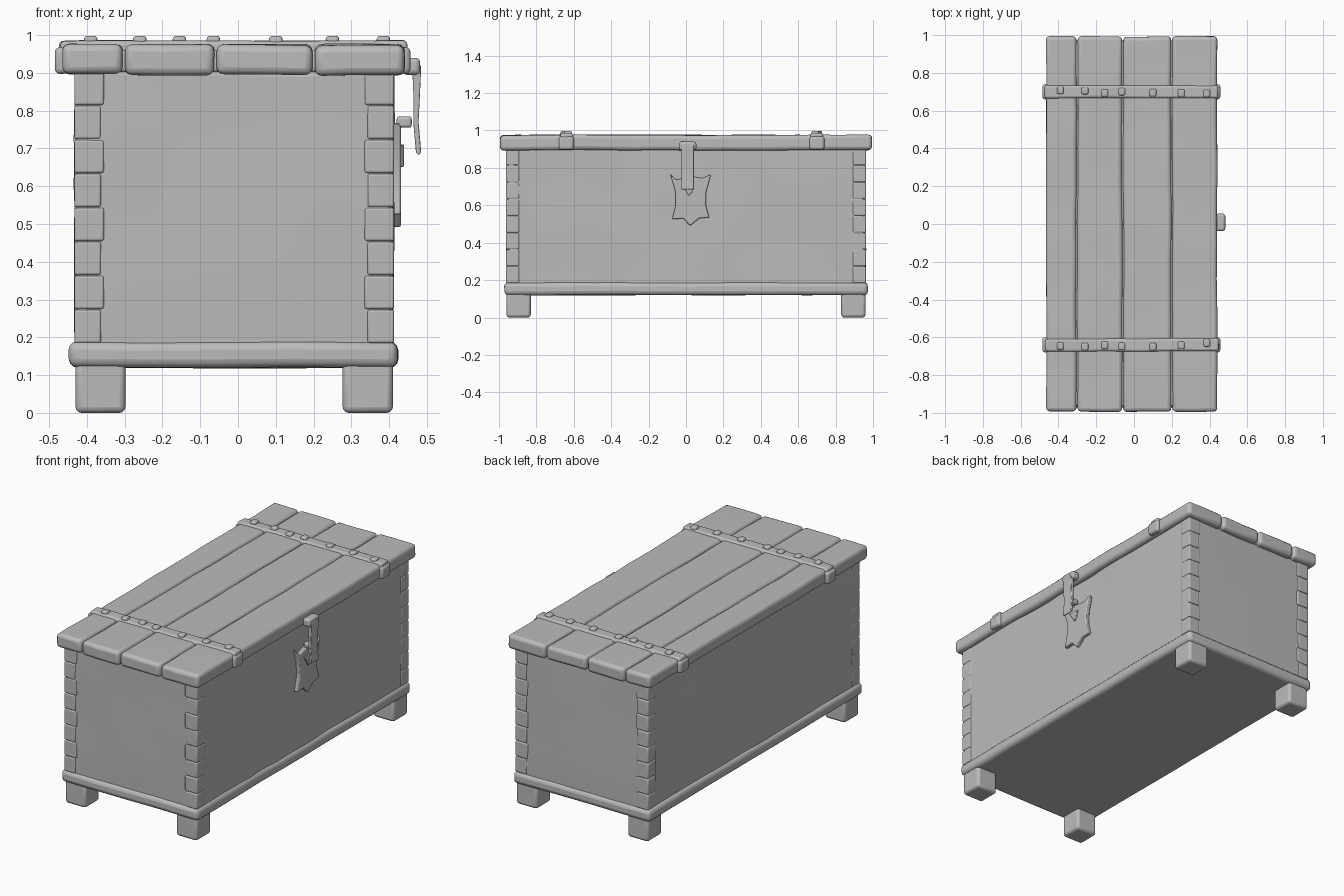
import bpy, bmesh, math, random
from mathutils import Vector, noise

random.seed(4)
if "Cube" in bpy.data.objects:
    bpy.data.objects.remove(bpy.data.objects["Cube"], do_unlink=True)

GREY = (0.5, 0.5, 0.5, 1)
grey = bpy.data.materials.new("plain grey")
grey.use_nodes = True
grey.diffuse_color = GREY
grey.node_tree.nodes["Principled BSDF"].inputs["Base Color"].default_value = GREY


def finish(name, bm, bevel=0, segments=3):
    """Turn a bmesh into a smooth-shaded object with worn, rounded edges."""
    bmesh.ops.recalc_face_normals(bm, faces=bm.faces)
    mesh = bpy.data.meshes.new(name)
    bm.to_mesh(mesh)
    bm.free()
    ob = bpy.data.objects.new(name, mesh)
    bpy.context.collection.objects.link(ob)
    mesh.materials.append(grey)
    if bevel:
        mod = ob.modifiers.new("rounded edges", "BEVEL")
        mod.width, mod.segments = bevel, segments
        mod.limit_method, mod.angle_limit = "ANGLE", math.radians(40)
    bpy.ops.object.select_all(action="DESELECT")
    ob.select_set(True)
    bpy.context.view_layer.objects.active = ob
    bpy.ops.object.shade_smooth_by_angle(angle=math.radians(40))
    return ob


def box(name, x, y, z, bevel=0.01, wear=0.0, step=0.12):
    """Box from min/max ranges, with optional hand-worn unevenness."""
    bm = bmesh.new()
    bmesh.ops.create_cube(bm, size=1)
    lo = Vector((x[0], y[0], z[0]))
    size = Vector((x[1], y[1], z[1])) - lo
    for v in bm.verts:
        v.co = lo + Vector((c + 0.5) * s for c, s in zip(v.co, size))
    if wear:
        for axis in range(3):
            for i in range(1, int(size[axis] / step)):
                at = lo.copy()
                at[axis] += i * step
                normal = Vector((0, 0, 0))
                normal[axis] = 1
                bmesh.ops.bisect_plane(bm, geom=bm.verts[:] + bm.edges[:] + bm.faces[:],
                                       plane_co=at, plane_no=normal)
        for v in bm.verts:
            v.co += noise.noise_vector(v.co * 5) * wear
    return finish(name, bm, bevel)


def plate(name, outline, x, thickness, bevel):
    """Flat shape in the y-z plane, thickened towards +x."""
    bm = bmesh.new()
    face = bm.faces.new([bm.verts.new((x, y, z)) for y, z in outline])
    new = bmesh.ops.extrude_face_region(bm, geom=[face])["geom"]
    bmesh.ops.translate(bm, vec=(thickness, 0, 0),
                        verts=[g for g in new if isinstance(g, bmesh.types.BMVert)])
    return finish(name, bm, bevel, 2)


def ribbon(name, profile, y, bevel):
    """Closed x-z profile extruded along y."""
    bm = bmesh.new()
    face = bm.faces.new([bm.verts.new((px, y[0], pz)) for px, pz in profile])
    new = bmesh.ops.extrude_face_region(bm, geom=[face])["geom"]
    bmesh.ops.translate(bm, vec=(0, y[1] - y[0], 0),
                        verts=[g for g in new if isinstance(g, bmesh.types.BMVert)])
    return finish(name, bm, bevel, 2)


# Chest body, with corner posts
LEFT, RIGHT, END = -0.43, 0.41, 0.957
box("body", (LEFT, RIGHT), (-END, END), (0.125, 0.91), 0.014, 0.008)
for sx, x0 in (("right", LEFT - 0.003), ("left", RIGHT - 0.067)):
    for sy, s in (("front", -1), ("back", 1)):
        y0 = s * 0.927
        # Corner joint fingers alternate between long and short
        for i in range(8):
            z0 = 0.185 + i * 0.09
            grow = 0.008 if i % 2 else 0
            inner = (x0, x0 + 0.07 + grow) if sx == "right" else (x0 - grow, x0 + 0.07)
            box(f"{sy}_{sx}_joint_{i}", inner, (y0 - 0.035, y0 + 0.035),
                (z0, z0 + 0.088), 0.006)

# Base trim and floor
box("base_trim", (-0.447, 0.423), (-0.972, 0.972), (0.12, 0.188), 0.022, 0.004, 0.2)

# Feet
for sx, x in (("right", (LEFT, -0.298)), ("left", (0.277, RIGHT))):
    for sy, y in (("front", (-0.96, -0.83)), ("back", (0.83, 0.96))):
        box(f"{sy}_{sx}_foot", x, y, (0, 0.14), 0.016)

# Lid planks
cuts = [-0.468, -0.302, -0.06, 0.2, 0.443]
for i in range(4):
    box(f"lid_plank_{i + 1}", (cuts[i] + 0.003, cuts[i + 1] - 0.003),
        (-0.993, 0.993), (0.898 - 0.003 * (i % 2), 0.976), 0.019, 0.005, 0.1)
box("lid_core", (-0.44, 0.42), (-0.965, 0.965), (0.902, 0.96), 0.01)

# Straps across the lid, with wrapped ends and lumps
for side, yc in (("front", -0.64), ("back", 0.70)):
    box(f"{side}_lid_strap", (-0.474, 0.447), (yc - 0.034, yc + 0.034),
        (0.93, 0.985), 0.012, 0.005, 0.06)
    for end, x in (("right", (-0.485, -0.45)), ("left", (0.42, 0.457))):
        box(f"{side}_{end}_strap_end", x, (yc - 0.04, yc + 0.04), (0.897, 0.968), 0.014)
    for i, x in enumerate((-0.39, -0.26, -0.155, -0.065, 0.1, 0.25, 0.385)):
        y = yc + random.uniform(-0.012, 0.012)
        box(f"{side}_strap_knot_{i}", (x - 0.018, x + 0.018), (y - 0.02, y + 0.02),
            (0.97, 0.998), 0.009)

# Lock plate with pointed corners
plate("lock_plate", [(-0.085, 0.77), (-0.055, 0.735), (0.015, 0.755), (0.09, 0.745),
                     (0.133, 0.765), (0.108, 0.67), (0.106, 0.6), (0.125, 0.535),
                     (0.07, 0.53), (0.022, 0.49), (-0.015, 0.53), (-0.075, 0.525),
                     (-0.055, 0.6), (-0.058, 0.68)], 0.405, 0.027, 0.006)
# Staple that the hasp closes over
box("lock_staple", (0.42, 0.46), (-0.005, 0.03), (0.755, 0.785), 0.008)

# Hasp hooked over the lid edge and hanging in front of the lock
ribbon("hasp", [(0.43, 0.936), (0.468, 0.934), (0.485, 0.918), (0.482, 0.85),
                (0.478, 0.77), (0.485, 0.69), (0.479, 0.682), (0.471, 0.69),
                (0.464, 0.77), (0.464, 0.85), (0.462, 0.895), (0.43, 0.905)],
       (-0.025, 0.042), 0.003)
box("hasp_hinge", (0.435, 0.482), (-0.037, 0.055), (0.895, 0.94), 0.012)
plate("hasp_tip", [(-0.025, 0.71), (0.042, 0.71), (0.035, 0.675), (0.015, 0.65),
                   (0.0, 0.675)], 0.428, 0.012, 0.003)
